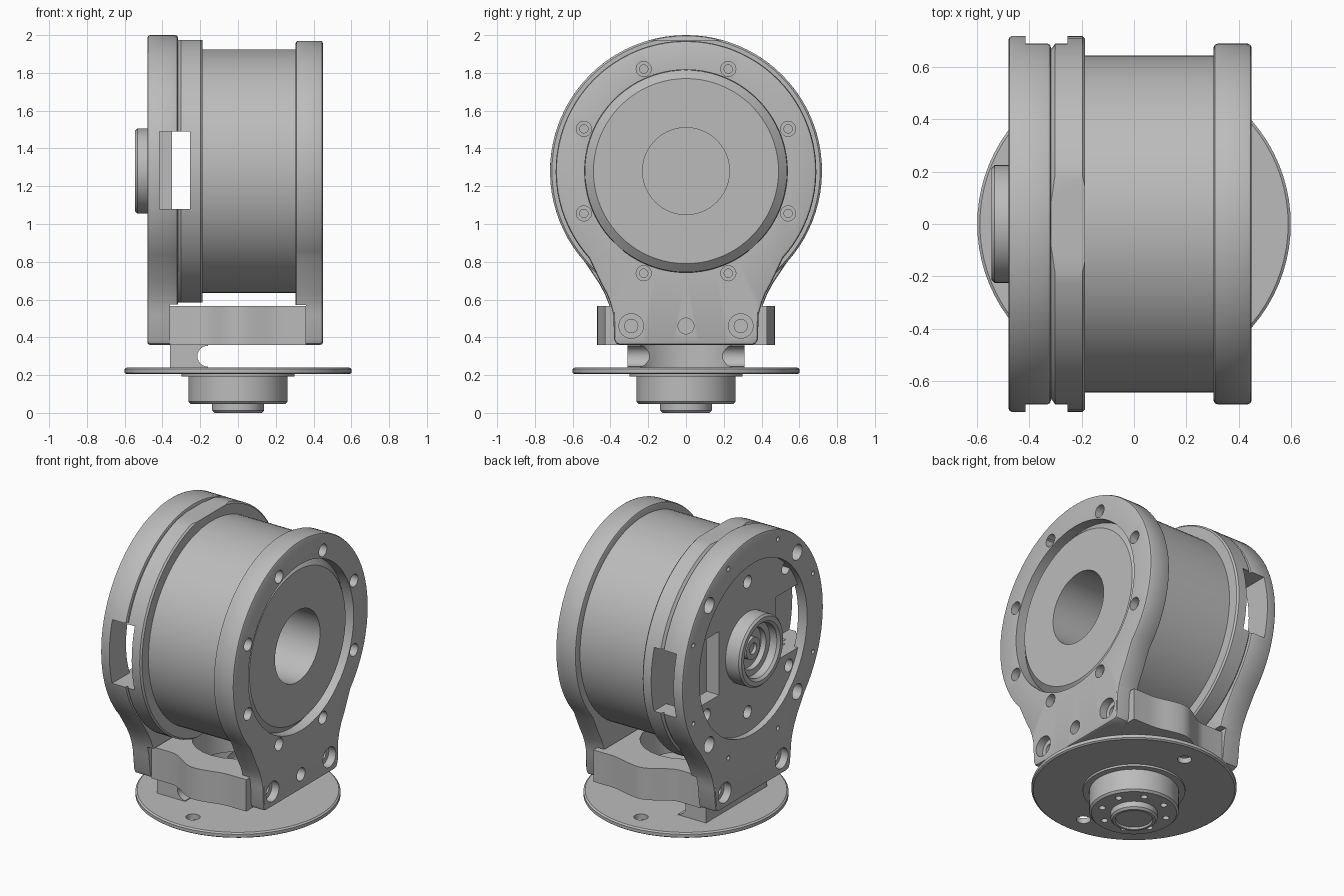
import bpy, bmesh, math
from mathutils import Matrix, Vector

cube = bpy.data.objects.get("Cube")
if cube:
    bpy.data.objects.remove(cube)

grey = bpy.data.materials.new("Machined grey")
grey.use_nodes = True
GREY = (0.5, 0.5, 0.5, 1)
grey.diffuse_color = GREY
grey.node_tree.nodes["Principled BSDF"].inputs["Base Color"].default_value = GREY

ZC = 1.28  # height of the barrel axis
TO_X = Matrix(((0, 0, 1, 0), (1, 0, 0, 0), (0, 1, 0, 0), (0, 0, 0, 1)))  # local z -> x
BARREL = Matrix.Translation((0, 0, ZC)) @ TO_X
UPRIGHT = Matrix.Identity(4)
TO_Y = Matrix.Rotation(math.pi / 2, 4, "X")


def finish(bm, name, matrix=UPRIGHT):
    bmesh.ops.remove_doubles(bm, verts=bm.verts, dist=1e-5)
    bm.transform(matrix)
    bm.normal_update()
    bmesh.ops.recalc_face_normals(bm, faces=bm.faces)
    mesh = bpy.data.meshes.new(name)
    bm.to_mesh(mesh)
    bm.free()
    mesh.materials.append(grey)
    obj = bpy.data.objects.new(name, mesh)
    bpy.context.collection.objects.link(obj)
    return obj


def lathe(name, profile, matrix, closed=False, steps=80):
    """Spin (radius, height) points around the local z axis."""
    bm = bmesh.new()
    vs = [bm.verts.new((r, 0, h)) for r, h in profile]
    pairs = list(zip(vs, vs[1:])) + ([(vs[-1], vs[0])] if closed else [])
    edges = [bm.edges.new(p) for p in pairs]
    bmesh.ops.spin(bm, geom=vs + edges, axis=(0, 0, 1), cent=(0, 0, 0),
                   angle=math.tau, steps=steps, use_duplicate=False)
    return finish(bm, name, matrix)


def prism(name, outline, low, high):
    """Extrude an outline straight up."""
    bm = bmesh.new()
    loops = [[bm.verts.new((a, b, h)) for a, b in outline] for h in (low, high)]
    for loop in loops:
        bm.faces.new(loop)
    for i in range(len(outline)):
        bm.faces.new((loops[0][i - 1], loops[0][i], loops[1][i], loops[1][i - 1]))
    return finish(bm, name)


def bracket(name, radius, waist, bore, low, high, soft=0.014):
    """Round bored head flowing into a narrow foot, with softened rims."""
    start = math.radians(-42)
    arc = [start + (math.pi - 2 * start) * i / 64 for i in range(65)]
    head = [(radius * math.cos(t), radius * math.sin(t)) for t in arc]
    foot = [(0.07 * i, -0.92) for i in range(1, 6)]
    foot += [(0.37, -0.912), (0.38, -0.89), (waist - 0.015, -0.76), (waist, -0.7),
             (waist + 0.02, -0.65), (waist + 0.05, -0.595)]
    outline = [(-a, b) for a, b in reversed(foot)] + [(0, -0.92)] + foot + head
    bm = bmesh.new()
    sections = []
    for a, b in outline:
        out = math.hypot(a, b)
        section = [(bore, low), (out - soft, low), (out - soft * 0.3, low + soft * 0.3),
                   (out, low + soft), (out, high - soft),
                   (out - soft * 0.3, high - soft * 0.3), (out - soft, high), (bore, high)]
        sections.append([bm.verts.new((a / out * r, b / out * r, h)) for r, h in section])
    for s, t in zip(sections, sections[1:] + sections[:1]):
        for i in range(len(s)):
            bm.faces.new((s[i - 1], s[i], t[i], t[i - 1]))
    return finish(bm, name, BARREL)


def cut(target, cutter):
    mod = target.modifiers.new("cut", "BOOLEAN")
    mod.operation, mod.solver, mod.object = "DIFFERENCE", "EXACT", cutter
    bpy.context.view_layer.objects.active = target
    bpy.ops.object.modifier_apply(modifier=mod.name)
    bpy.data.objects.remove(cutter)


def drill(target, spots, radius, low, high, matrix):
    """Cut round holes at local spots between two local heights."""
    for a, b in spots:
        bm = bmesh.new()
        bmesh.ops.create_cone(bm, cap_ends=True, segments=24, radius1=radius, radius2=radius,
                              depth=high - low,
                              matrix=Matrix.Translation((a, b, (low + high) / 2)))
        cut(target, finish(bm, "cutter", matrix))


def box(name, lo, hi):
    lo, hi = Vector(lo), Vector(hi)
    bm = bmesh.new()
    bmesh.ops.create_cube(bm, size=1, matrix=Matrix.Translation((lo + hi) / 2)
                          @ Matrix.Diagonal((*(hi - lo), 1)))
    return finish(bm, name)


def ring_spots(count, radius, offset=0.0):
    return [(radius * math.cos(math.tau * (i + offset) / count),
             radius * math.sin(math.tau * (i + offset) / count)) for i in range(count)]


def cut_windows(target, near=0.3, x_low=-0.415):
    for y in (-0.9, near):
        cut(target, box("cutter", (x_low, y, 1.08), (-0.255, y + 0.9 - near, 1.49)))


# Base disc and the stepped hub below it
base = lathe("base_disc", [(0, 0.205), (0.59, 0.205), (0.6, 0.212), (0.6, 0.232),
                           (0.59, 0.24), (0, 0.24)], UPRIGHT)
drill(base, [(0, -0.46), (0, 0.46)], 0.042, 0.1, 0.4, UPRIGHT)
hub = lathe("base_hub", [(0, 0.012), (0.105, 0.012), (0.11, 0), (0.125, 0), (0.137, 0.012),
                         (0.137, 0.048), (0.25, 0.048), (0.262, 0.06), (0.262, 0.192),
                         (0.3, 0.192), (0.3, 0.21), (0, 0.21)], UPRIGHT)
drill(hub, ring_spots(8, 0.195, 0.5), 0.02, 0, 0.1, UPRIGHT)

# Yoke block with bulging flanks, and the neck that carries it
flank = [(-0.36, -0.37)]
for i in range(17):
    t = i / 8 - 1
    rest = 0.37 if t < 0 else 0.43
    flank.append((0.01 + 0.23 * t, -rest - (0.47 - rest) * (1 + math.cos(math.pi * t)) / 2))
flank.append((0.36, -0.43))
block = prism("yoke_block", flank + [(x, -y) for x, y in reversed(flank)], 0.36, 0.565)
drill(block, [(0, 0)], 0.27, 0.3, 0.7, UPRIGHT)
neck = box("yoke_neck", (-0.36, -0.31, 0.235), (-0.16, 0.31, 0.365))
drill(neck, [(0, 0)], 0.29, 0.2, 0.5, UPRIGHT)
drill(neck, [(-0.16, 0.3)], 0.055, -0.5, 0.5, TO_Y)

# Barrel with a deep blind bore and a conical end face
lathe("barrel", [(0, -0.255), (0.645, -0.255), (0.645, 0.35), (0.537, 0.35), (0.535, 0.385),
                 (0.49, 0.425), (0.23, 0.425), (0.23, -0.2), (0, -0.2)], BARREL)

# Bored clamp plate on the +x end
right = bracket("right_plate", 0.69, 0.4, 0.537, 0.305, 0.45)
cut(right, box("cutter", (0.2, -0.7, 0.2), (0.36, 0.7, 0.57)))
rim = ring_spots(8, 0.585, 0.5)
drill(right, rim, 0.04, 0.4, 0.5, BARREL)
drill(right, rim, 0.022, 0.37, 0.42, BARREL)

# Flange with flats at top and bottom, hollow on its outer side
flange = lathe("flange", [(0.6, -0.318), (0.7, -0.318), (0.705, -0.312), (0.72, -0.302),
                          (0.72, -0.198), (0.71, -0.188), (0.6, -0.188)],
               BARREL, closed=True)
for sign in (-1, 1):
    a, b = sorted((ZC + sign * 0.695, ZC + sign * 0.9))
    cut(flange, box("cutter", (-0.5, -0.9, a), (0, 0.9, b)))
cut_windows(flange)

# Open clamp plate on the -x end
left = bracket("left_plate", 0.72, 0.41, 0.55, -0.48, -0.318)
cut(left, box("cutter", (-0.36, -0.7, 0.2), (-0.2, 0.7, 0.575)))
cut_windows(left)
drill(left, ring_spots(4, 0.635, 0.5), 0.05, -0.5, -0.42, BARREL)
drill(left, ring_spots(8, 0.66, 0.5), 0.014, -0.5, -0.45, BARREL)

# Foot holes shared by both plates
feet = [(-0.29, -0.82), (0.29, -0.82)]
for plate, face in ((right, 0.45), (left, -0.48)):
    for radius, depth in ((0.065, 0.05), (0.035, 0.07)):
        drill(plate, feet, radius, face - depth, face + depth, BARREL)
drill(right, [(0, -0.82)], 0.042, 0.39, 0.5, BARREL)

# Inner cover with side openings and screw holes
cover = lathe("inner_cover", [(0, -0.44), (0.553, -0.44), (0.553, -0.35), (0, -0.35)], BARREL)
cut_windows(cover, 0.29, -0.5)
drill(cover, [(0, -0.42), (0, 0.42)], 0.04, -0.5, -0.38, BARREL)
for side in (-1, 1):
    drill(cover, [(side * 0.39, 0.36), (side * 0.42, -0.28)], 0.04, -0.5, -0.38, BARREL)

# Hollow bearing cup with a small screw inside
lathe("bearing_cup", [(0, -0.4), (0.225, -0.4), (0.225, -0.533), (0.213, -0.545),
                      (0.185, -0.545), (0.17, -0.53), (0.17, -0.48), (0.13, -0.48),
                      (0.13, -0.445), (0, -0.445)], BARREL)
lathe("cup_screw", [(0, -0.46), (0.035, -0.46), (0.035, -0.48), (0.07, -0.48),
                    (0.07, -0.435), (0, -0.435)], BARREL)

# Smooth round surfaces while keeping machined edges crisp
bpy.ops.object.select_all(action="DESELECT")
for obj in bpy.context.scene.objects:
    if obj.type == "MESH" and grey.name in obj.data.materials:
        obj.select_set(True)
        bpy.context.view_layer.objects.active = obj
bpy.ops.object.shade_smooth_by_angle(angle=math.radians(30))
